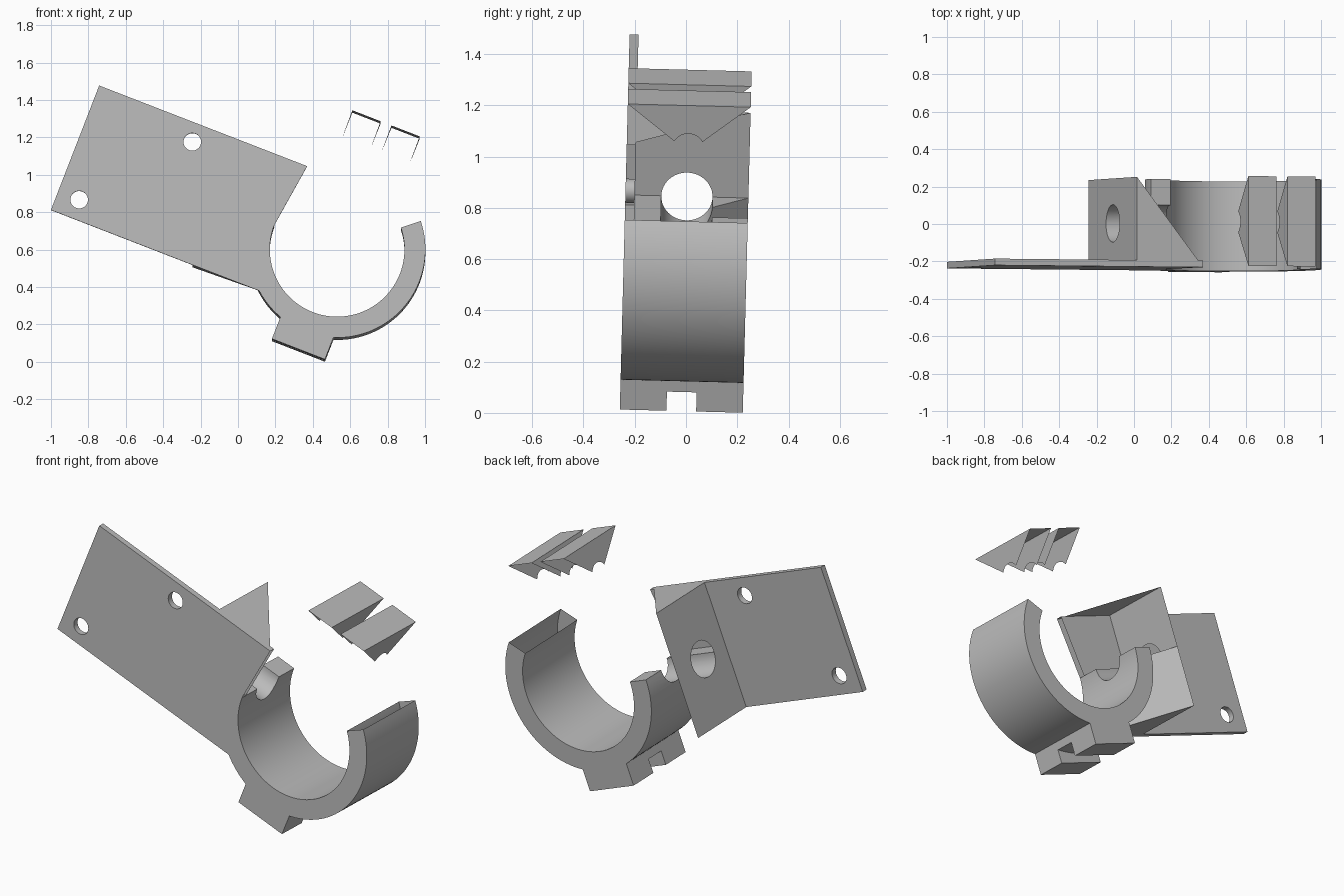
import bpy, bmesh
from math import sin, cos, radians, pi
from mathutils import Matrix, Vector

cube = bpy.data.objects.get("Cube")
if cube:
    bpy.data.objects.remove(cube, do_unlink=True)

grey = bpy.data.materials.new("grey_plastic")
grey.use_nodes = True
GREY = (0.5, 0.5, 0.5, 1)
grey.diffuse_color = GREY
grey.node_tree.nodes["Principled BSDF"].inputs["Base Color"].default_value = GREY

# Shared frame: origin on the ring axis, y along the axis, whole part tilted
PLACE = (Matrix.Translation((0.53, -0.003, 0.595))
         @ Matrix.Rotation(radians(-1.5), 4, 'X') @ Matrix.Rotation(radians(21.2), 4, 'Y'))
INNER, OUTER, HALF = 0.36, 0.472, 0.24
EDGE = 0.357          # half height of plate
WALL, TIP = -0.69, -0.31   # gusset extent along the plate
PLATE_BACK = -0.205
BORE = 0.1


def arc(r, start, end, n, cx=0, cy=0):
    return [(cx + r * cos(radians(start + (end - start) * i / n)),
             cy + r * sin(radians(start + (end - start) * i / n))) for i in range(n + 1)]


def from_bmesh(name, bm):
    mesh = bpy.data.meshes.new(name)
    bm.to_mesh(mesh)
    bm.free()
    ob = bpy.data.objects.new(name, mesh)
    bpy.context.collection.objects.link(ob)
    mesh.materials.append(grey)
    return ob


def to_axis(axis, p, d):
    """Place profile point p at depth d along the given axis."""
    return {'X': (d, p[0], p[1]), 'Y': (p[0], d, p[1]), 'Z': (p[0], p[1], d)}[axis]


def prism(name, points, axis, lo, hi):
    bm = bmesh.new()
    rings = [[bm.verts.new(to_axis(axis, p, d)) for p in points] for d in (lo, hi)]
    n = len(points)
    bm.faces.new(rings[0])
    bm.faces.new(rings[1])
    for i in range(n):
        j = (i + 1) % n
        bm.faces.new((rings[0][i], rings[0][j], rings[1][j], rings[1][i]))
    bmesh.ops.recalc_face_normals(bm, faces=bm.faces)
    return from_bmesh(name, bm)


def sheets(name, panels):
    """Thin open panels, each given as (axis, depth, outline)."""
    bm = bmesh.new()
    for axis, d, points in panels:
        bm.faces.new([bm.verts.new(to_axis(axis, p, d)) for p in points])
    bmesh.ops.remove_doubles(bm, verts=bm.verts, dist=0.0005)
    return from_bmesh(name, bm)


def combine(target, tool, operation):
    mod = target.modifiers.new("combine", 'BOOLEAN')
    mod.operation = operation
    mod.solver = 'EXACT'
    mod.object = tool
    bpy.context.view_layer.objects.active = target
    bpy.ops.object.modifier_apply(modifier=mod.name)
    bpy.data.objects.remove(tool, do_unlink=True)


# Clip ring, open at the top
body = prism("clip_bracket", arc(INNER, 40, -180, 72) + arc(OUTER, -180, 40, 72), 'Y', -HALF, HALF)

# Mounting plate, its end buried in the ring
plate = prism("plate", [(-1.503, -EDGE), (TIP, -EDGE)] + arc(0.42, 225, 185, 8)
              + [(-INNER, 0), (TIP, EDGE), (-1.503, EDGE)], 'Y', -HALF, PLATE_BACK)
for u, v in ((-0.93, 0.256), (-1.382, -0.251)):
    combine(plate, prism("screw_hole", arc(0.047, 0, 348, 29, u, v), 'Y', -0.5, 0.5), 'DIFFERENCE')

# Lower half of the wedge between plate and ring; keep it clear of the ring bore
wedge = prism("wedge", [(WALL, -HALF), (WALL, HALF), (TIP, -HALF)], 'Z', -EDGE, 0)
combine(wedge, prism("ring_bore", arc(0.42, 0, 355, 71), 'Y', -1, 1), 'DIFFERENCE')

# Tie block under the ring with a curved strap slot
block = prism("tie_block", [(-0.152, -0.572), (0.152, -0.572), (0.152, -0.41), (-0.152, -0.41)],
              'Y', -HALF, HALF)
slot = prism("strap_slot", arc(0.515, -125, -55, 24) + arc(0.75, -55, -125, 24), 'Y', -0.058, 0.058)
combine(block, slot, 'DIFFERENCE')

for part in (plate, wedge, block):
    combine(body, part, 'UNION')

# Round channel through wedge and ring wall
combine(body, prism("channel", arc(BORE, 0, 352.5, 47), 'X', -0.85, -0.2), 'DIFFERENCE')

# Open ends: clip tip and upper plate edge
bm = bmesh.new()
bm.from_mesh(body.data)
tip_dir = Vector((-sin(radians(40)), 0, cos(radians(40))))
open_faces = []
for f in bm.faces:
    c = f.calc_center_median()
    clip_tip = c.x > 0.2 and c.z > 0.2 and f.normal.dot(tip_dir) > 0.99
    plate_edge = -0.4 < c.x < -0.25 and c.z > 0.05 and f.normal.x > 0.9
    if clip_tip or plate_edge:
        open_faces.append(f)
bmesh.ops.delete(bm, geom=open_faces, context='FACES_ONLY')
bm.to_mesh(body.data)
bm.free()

# Upper wedge shell: wall with half bore, and triangular top
slope_tip = TIP + (WALL - TIP) * (PLATE_BACK + HALF) / (2 * HALF)
shell = sheets("wedge_shell", [
    ('X', WALL, [(PLATE_BACK, EDGE), (PLATE_BACK, 0)] + arc(BORE, 180, 0, 24) + [(HALF, 0), (HALF, EDGE)]),
    ('Z', EDGE, [(WALL, PLATE_BACK), (slope_tip, PLATE_BACK), (WALL, HALF)]),
])

# Two loose caps: flat top with notched triangular ends
CAP_TOP = 0.723
notch = arc(0.062, 152, 28, 14, 0, CAP_TOP - 0.18)
end_outline = [(HALF, CAP_TOP), (-HALF, CAP_TOP)] + notch
caps = []
for name, side in (("right_cap", -1), ("left_cap", 1)):
    near, far = 0.031 * side, 0.193 * side
    top = [(near, -HALF), (far, -HALF), (far, HALF), (near, HALF)]
    caps.append(sheets(name, [('Z', CAP_TOP, top if side > 0 else top[::-1]),
                              ('X', near, end_outline), ('X', far, end_outline)]))

# Place everything and shade
bpy.ops.object.select_all(action='DESELECT')
for ob in [body, shell] + caps:
    ob.matrix_world = PLACE
    ob.data.materials.clear()
    ob.data.materials.append(grey)
    for poly in ob.data.polygons:
        poly.material_index = 0
    ob.select_set(True)
bpy.context.view_layer.objects.active = body
bpy.ops.object.shade_smooth_by_angle(angle=radians(30))
